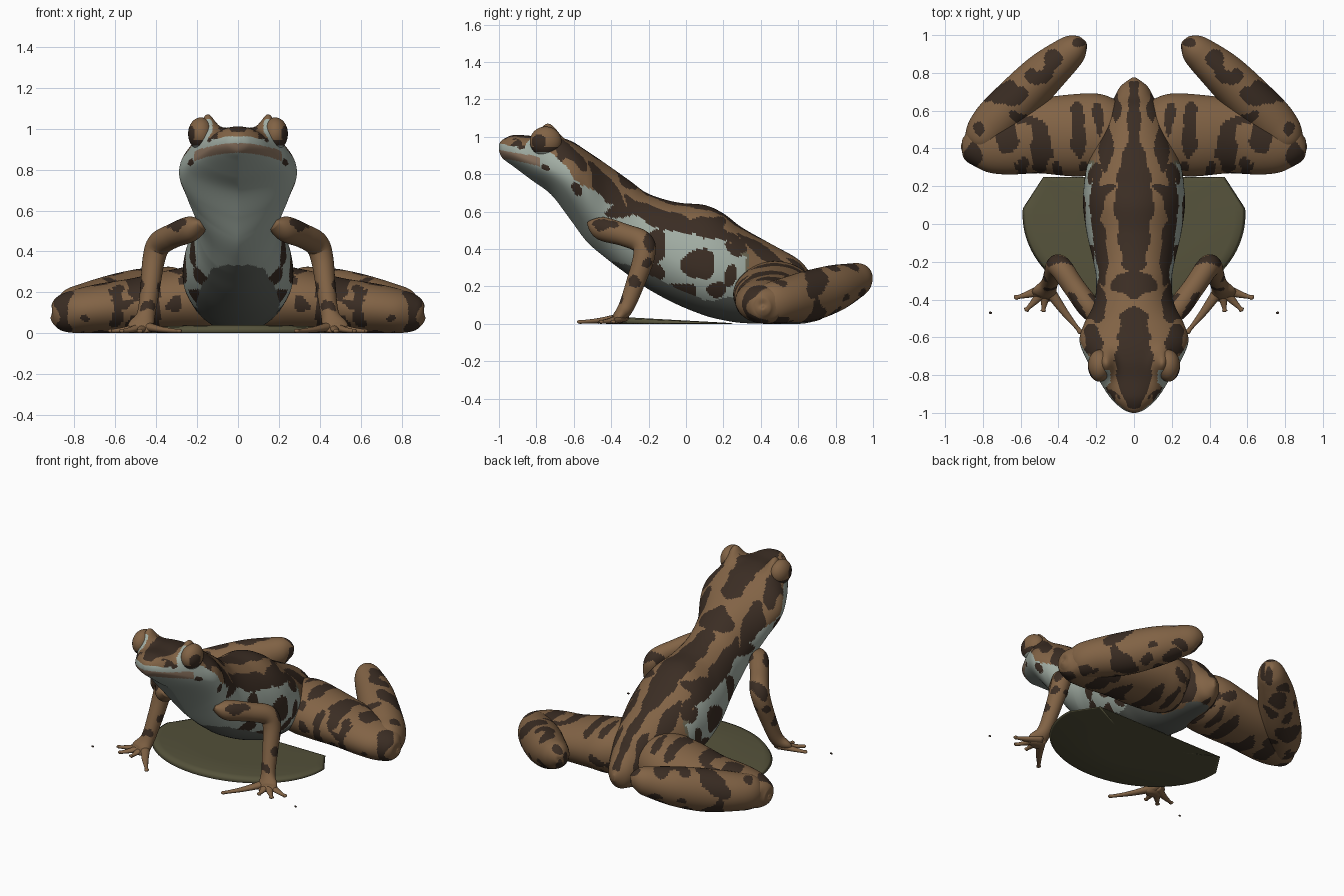
import bpy, bmesh, math
from mathutils import Vector, noise

if "Cube" in bpy.data.objects:
    bpy.data.objects.remove(bpy.data.objects["Cube"])

def material(name, rgb):
    m = bpy.data.materials.new(name)
    m.diffuse_color = (*rgb, 1)
    m.use_nodes = True
    m.node_tree.nodes["Principled BSDF"].inputs["Base Color"].default_value = m.diffuse_color
    return m

MATS = [material("tan_skin", (.222, .125, .060)), material("dark_brown", (.043, .026, .017)),
        material("pale_belly", (.36, .42, .37)), material("belly_grey", (.11, .12, .105)),
        material("lip_tan", (.27, .18, .12)), material("olive_ground", (.090, .084, .043)),
        material("flank_olive", (.15, .135, .085))]
TAN, DARK, PALE, GREY, LIP, GROUND, OLIVE = range(7)

def spline(stations, steps):
    """Smooth interpolation through tuples of numbers."""
    out, n = [], len(stations)
    for i in range(n - 1):
        p = [stations[max(0, min(n - 1, i + k))] for k in (-1, 0, 1, 2)]
        for s in range(steps):
            t = s / steps
            out.append([.5 * (2 * b + (c - a) * t + (2 * a - 5 * b + 4 * c - d) * t * t
                        + (3 * b - a - 3 * c + d) * t ** 3) for a, b, c, d in zip(*p)])
    return out + [list(stations[-1])]

def loft(name, rings, paint):
    """Skin rings of points, cap the ends, colour each face by a rule."""
    bm = bmesh.new()
    loops = [[bm.verts.new(p) for p in r] for r in rings]
    n = len(loops[0])
    for a, b in zip(loops, loops[1:]):
        for i in range(n):
            bm.faces.new((a[i], a[(i + 1) % n], b[(i + 1) % n], b[i]))
    bm.faces.new(loops[0])
    bm.faces.new(loops[-1])
    return finish(name, bm, paint)

def finish(name, bm, paint):
    bmesh.ops.recalc_face_normals(bm, faces=bm.faces)
    bm.normal_update()
    for f in bm.faces:
        f.smooth = True
        f.material_index = paint(f.calc_center_median(), f.normal)
    me = bpy.data.meshes.new(name)
    bm.to_mesh(me)
    bm.free()
    for m in MATS:
        me.materials.append(m)
    ob = bpy.data.objects.new(name, me)
    bpy.context.collection.objects.link(ob)
    return ob

def tube(name, stations, ref, paint, steps=10, n=32):
    """Limb through (x, y, z, radius across ref, radius along ref)."""
    pts = spline(stations, steps)
    rings = []
    for i, p in enumerate(pts):
        t = (Vector(pts[min(i + 1, len(pts) - 1)][:3]) - Vector(pts[max(i - 1, 0)][:3])).normalized()
        v = Vector(ref)
        v = (v - t * v.dot(t)).normalized()
        u = t.cross(v)
        ring = []
        for k in range(n):
            a = 2 * math.pi * k / n
            q = Vector(p[:3]) + u * math.cos(a) * max(p[3], .002) + v * math.sin(a) * max(p[4], .002)
            q.z = max(q.z, 0)
            ring.append(q)
        rings.append(ring)
    return loft(name, rings, paint)

# ---- skin pattern rules ----
def wobble(p):
    q = Vector((abs(p.x), p.y, p.z))
    return q + noise.noise_vector(q * 11) * .026

def in_blob(a, b, blobs):
    return any(((a - c) / r) ** 2 + ((b - d) / s) ** 2 < 1 for c, d, r, s in blobs)

def lerp_line(y, pts):
    for (a, za), (b, zb) in zip(pts, pts[1:]):
        if y <= b:
            return za + (zb - za) * max(0, (y - a) / (b - a))
    return pts[-1][1]

BACK = [(0, -.70, .10, .27), (0, -.32, .12, .07), (0, .1, .10, .35), (0, .6, .035, .16),
        (.2, -.42, .06, .10), (.2, -.12, .05, .16), (.215, .12, .045, .13), (.15, .42, .035, .15),
        (.22, -.62, .05, .09), (.1, .62, .025, .09), (.12, -.93, .05, .035), (.2, .27, .035, .06)]
FLANK = [(.07, .32, .10, .085), (-.04, .175, .09, .035), (-.17, .27, .06, .05),
         (-.16, .42, .05, .10), (.17, .18, .05, .04), (.27, .42, .06, .05), (-.58, .72, .025, .03),
         (-.35, .60, .08, .04), (-.9, .95, .04, .02), (.24, .25, .04, .07), (-.75, .84, .02, .015)]
SIDE_LINE = [(-1, .955), (-.8, .945), (-.7, .90), (-.6, .78), (-.4, .64), (-.2, .54), (0, .47),
             (.22, .45), (.32, .36), (.4, .02)]

def paint_body(p, n):
    q = wobble(p)
    line = lerp_line(q.y, SIDE_LINE)
    if .125 < abs(p.x) < .175 and p.y < -.77 and n.y < -.45 and .93 < p.z < 1.05:
        return PALE                                     # streak on the front of the eye bump
    if q.z > line:
        if in_blob(q.x, q.y, BACK) and not (p.y < -.9 and p.z < .985 and q.x < .09):
            return DARK
        if -.32 < q.y < .2 and q.z < line + .10:
            return DARK
        if .26 < q.y < .36 and q.z < line + .06:
            return OLIVE
        return TAN
    # lip band arching over the mouth
    if p.y < -.78 and .882 < p.z + abs(p.x) ** 2 * .9 < .93:
        return LIP
    if n.z < -.25 and q.z < .325 and q.x < .12 + (.33 - q.z) * .5:
        return GREY
    return DARK if q.x > .12 and in_blob(q.y, q.z, FLANK) else PALE

THIGH = [(.3, .5, .045, .15), (.5, .42, .055, .14), (.67, .47, .055, .11), (.85, .37, .04, .07),
         (.18, .55, .025, .1), (.4, .29, .03, .05), (.59, .29, .03, .05)]
SHANK = [(.66, .69, .10, .06), (.42, .87, .06, .05), (.29, .95, .03, .03), (.82, .50, .035, .05),
         (.55, .79, .03, .04)]
ARM = [(-.20, .44, .03, .05), (-.28, .22, .03, .03), (-.43, .53, .07, .025), (-.2, .33, .025, .035),
       (-.35, .13, .02, .03)]

def paint_leg(blobs):
    def rule(p, n):
        q = wobble(p)
        speck = noise.noise(q * 8 + Vector((3, 1, 7))) > (.44 if n.z > .5 else .3)
        return DARK if in_blob(q.x, q.y, blobs) or speck else TAN
    return rule

def paint_arm(p, n):
    q = wobble(p)
    return DARK if in_blob(q.y, q.z, ARM) else TAN

def plain(i):
    return lambda p, n: i

# ---- head and body in one skin: y, bottom, widest height, top, half width ----
BODY = [(-1.0, .925, .94, .96, .012), (-.98, .885, .93, .985, .06), (-.92, .84, .91, 1.01, .125),
        (-.82, .765, .87, 1.005, .19), (-.72, .69, .83, 1.005, .25), (-.62, .56, .79, .98, .288),
        (-.53, .44, .745, .925, .265), (-.42, .345, .62, .85, .212), (-.3, .255, .5, .765, .2),
        (-.2, .185, .43, .695, .215), (-.05, .105, .34, .65, .25), (.1, .045, .29, .635, .27),
        (.2, .02, .28, .59, .265), (.3, .005, .26, .515, .25), (.45, 0, .22, .43, .2),
        (.6, 0, .17, .345, .15), (.67, .01, .13, .265, .105), (.73, .03, .12, .2, .07),
        (.775, .09, .11, .13, .01)]
rings = []
for y, bot, mid, top, w in spline(BODY, 15):
    k = 1 + .7 * max(0, min(1, (-.35 - y) / .2))
    ring = []
    for i in range(144):
        a = 2 * math.pi * i / 144
        c, s = math.cos(a), math.sin(a)
        x = w * math.copysign(abs(c) ** (k if s < 0 else .95), c)
        z = mid + s * ((top - mid) if s > 0 else (mid - bot))
        if s > 0:                                       # raised eye bumps
            z += .1 * min(1, s * 2) * math.exp(-((abs(x) - .155) / .05) ** 2 - ((y + .74) / .075) ** 2)
        ring.append((x, y, max(0, z)))
    rings.append(ring)
loft("body", rings, paint_body)

for s, side in ((-1, "left"), (1, "right")):
    def mir(st):
        return [(s * p[0], *p[1:]) for p in st]

    # ---- eyeball set in the bump, dark pupil and lower rim ----
    eye = Vector((s * .182, -.75, .975))
    def paint_eye(p, n):
        d = p - eye
        d = Vector((s * d.x / .062, d.y / .085, d.z / .08))
        if d.dot(Vector((.85, -.5, 0)).normalized()) > .86 or -.7 < d.z < -.4:
            return DARK
        return PALE if d.z <= -.7 else TAN
    bm = bmesh.new()
    bmesh.ops.create_uvsphere(bm, u_segments=48, v_segments=32, radius=1)
    for v in bm.verts:
        v.co = eye + Vector((v.co.x * .062, v.co.y * .085, v.co.z * .08))
    finish(side + "_eye", bm, paint_eye)

    # ---- front leg and fingers ----
    tube(side + "_front_leg", mir([
        (.17, -.50, .53, .02, .04), (.23, -.45, .51, .062, .06), (.32, -.33, .475, .06, .058),
        (.385, -.235, .435, .062, .06), (.412, -.225, .36, .058, .055), (.43, -.27, .22, .05, .048),
        (.45, -.32, .09, .042, .045), (.475, -.365, .03, .032, .065), (.485, -.40, .012, .012, .045)]),
        (1, 0, 0), paint_arm, 14, 40)
    for i, (fx, fy) in enumerate([(.625, -.39), (.57, -.455), (.48, -.46), (.285, -.57)]):
        tube(f"{side}_finger_{i + 1}", mir([
            (.46, -.335, .035, .032, .026), ((.465 + fx) / 2, (-.345 + fy) / 2, .018, .021, .015),
            (fx * .9 + .0465, fy * .9 - .0345, .011, .011, .010), (fx, fy, .011, .015, .010),
            (fx + (fx - .465) * .05, fy - .006, .010, .003, .003)]), (0, 0, 1), plain(TAN), 4, 12)

    # ---- folded hind leg ----
    tube(side + "_thigh", mir([
        (.0, .49, .17, .12, .12), (.15, .48, .17, .205, .165), (.3, .47, .158, .218, .155),
        (.5, .465, .135, .198, .135), (.68, .435, .12, .175, .12), (.8, .42, .105, .145, .105),
        (.87, .41, .095, .095, .085), (.905, .41, .09, .045, .05), (.912, .41, .09, .004, .004)]),
        (0, 0, 1), paint_leg(THIGH), 16, 72)
    tube(side + "_shank", mir([
        (.86, .39, .10, .02, .02), (.82, .44, .11, .09, .10), (.74, .53, .125, .122, .12),
        (.61, .66, .15, .125, .135), (.48, .79, .19, .115, .125), (.37, .885, .225, .095, .10),
        (.31, .935, .245, .075, .08), (.27, .965, .25, .035, .04), (.262, .972, .25, .003, .003)]),
        (0, 0, 1), paint_leg(SHANK), 16, 64)

    # ---- loose pebble beside the hand ----
    bm = bmesh.new()
    bmesh.ops.create_icosphere(bm, subdivisions=1, radius=.01)
    for v in bm.verts:
        v.co = Vector((s * .76, -.47, .006)) + Vector((v.co.x, v.co.y * .7, v.co.z * .6))
    finish(side + "_pebble", bm, plain(DARK))

# ---- sloping ground patch, cut straight at the back, with a rounded rim ----
rings = []
for scale, h in ((.5, 0), (.97, 0), (1, .15), (.97, .8), (.9, 1), (.5, 1)):
    ring = []
    for i in range(96):
        a = 2 * math.pi * i / 96
        y = min(.25, .05 + .49 * math.sin(a))
        lim = .59 - max(0, y - .08) * .65
        x = max(-lim, min(lim, .59 * math.cos(a)))
        y *= scale
        ring.append((x * scale, y, h * (.004 + .036 * (.25 - y) / .65)))
    rings.append(ring)
loft("ground_patch", rings, plain(GROUND))
